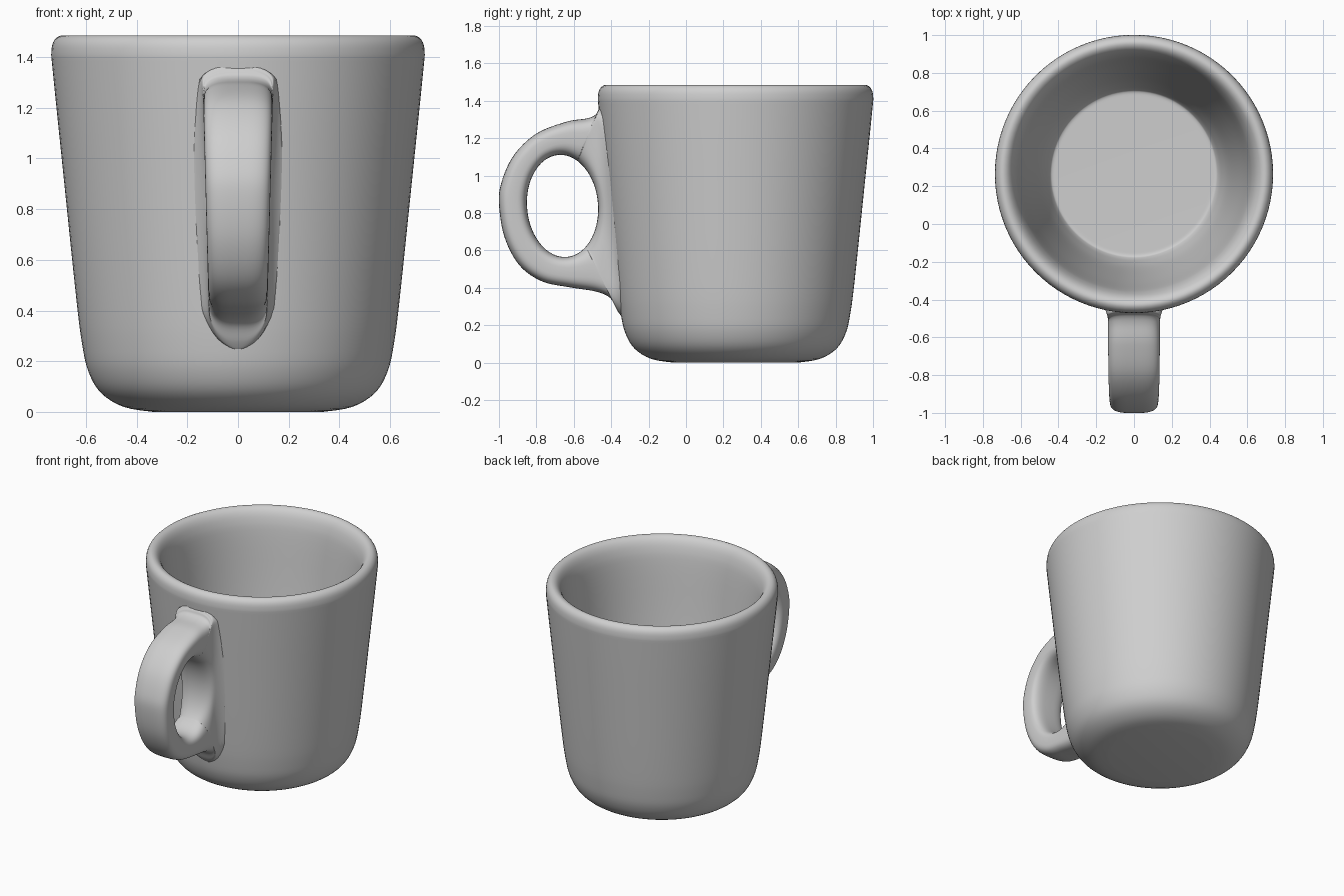
import bpy
import bmesh
import math
from mathutils import Vector

cube = bpy.data.objects.get("Cube")
if cube:
    bpy.data.objects.remove(cube)

CUP_Y = 0.265
SEGMENTS = 96
FILLET = 0.06

glaze = bpy.data.materials.new("grey_glaze")
glaze.use_nodes = True
glaze.diffuse_color = (0.62, 0.62, 0.62, 1)
glaze.node_tree.nodes["Principled BSDF"].inputs["Base Color"].default_value = (0.62, 0.62, 0.62, 1)


def smooth_path(points, steps, closed=False):
    """Catmull-Rom curve through 2D points."""
    pts = [Vector(p) for p in points]
    n = len(pts)

    def at(i):
        return pts[i % n] if closed else pts[max(0, min(n - 1, i))]

    out = []
    for i in range(n if closed else n - 1):
        a, b, c, d = (at(i + k) for k in (-1, 0, 1, 2))
        for s in range(steps):
            t = s / steps
            out.append(0.5 * (2 * b + (c - a) * t + (2 * a - 5 * b + 4 * c - d) * t**2
                              + (3 * b - a - 3 * c + d) * t**3))
    if not closed:
        out.append(pts[-1])
    return out


def loft(name, rings, closed=False):
    """Skin a list of closed rings; cap the ends unless closed."""
    bm = bmesh.new()
    loops = [[bm.verts.new(p) for p in ring] for ring in rings]
    pairs = list(zip(loops, loops[1:]))
    if closed:
        pairs.append((loops[-1], loops[0]))
    else:
        bm.faces.new(loops[0])
        bm.faces.new(loops[-1])
    for a, b in pairs:
        for i in range(len(a)):
            j = (i + 1) % len(a)
            bm.faces.new((a[i], a[j], b[j], b[i]))
    bmesh.ops.recalc_face_normals(bm, faces=bm.faces[:])
    mesh = bpy.data.meshes.new(name)
    bm.to_mesh(mesh)
    bm.free()
    mesh.materials.append(glaze)
    obj = bpy.data.objects.new(name, mesh)
    bpy.context.collection.objects.link(obj)
    bpy.ops.object.select_all(action='DESELECT')
    obj.select_set(True)
    bpy.context.view_layer.objects.active = obj
    bpy.ops.object.shade_smooth_by_angle(angle=math.radians(50))
    return obj


# Cup: outside, rolled rim and inside wall down to the flat floor
profile = [(0.33, 0), (0.45, 0.02), (0.54, 0.075), (0.59, 0.16), (0.615, 0.27),
           (0.638, 0.45), (0.69, 0.95), (0.73, 1.34), (0.736, 1.42), (0.725, 1.465),
           (0.695, 1.485), (0.66, 1.467), (0.632, 1.41), (0.612, 1.3), (0.577, 0.95),
           (0.528, 0.55), (0.494, 0.32), (0.463, 0.19), (0.445, 0.142), (0.432, 0.13),
           (0.41, 0.128)]
turn = [2 * math.pi * i / SEGMENTS for i in range(SEGMENTS)]
loft("cup", [[(r * math.cos(a), CUP_Y + r * math.sin(a), z) for a in turn]
             for r, z in smooth_path(profile, 4)])

# Handle: a ring around an oval hole, its inner side buried in the cup wall
outline = [(-0.365, 0.84), (-0.39, 1.12), (-0.435, 1.375), (-0.468, 1.352), (-0.485, 1.325),
           (-0.53, 1.306), (-0.64, 1.288), (-0.80, 1.225), (-0.92, 1.11), (-0.985, 0.97),
           (-1.0, 0.85), (-0.97, 0.67), (-0.89, 0.52), (-0.77, 0.435), (-0.62, 0.403),
           (-0.48, 0.38), (-0.405, 0.345), (-0.365, 0.275), (-0.335, 0.24), (-0.32, 0.27),
           (-0.33, 0.50)]
hole_centre = Vector((-0.66, 0.838))
hole_size = Vector((0.19, 0.273))


def rounded(v):
    return math.copysign(abs(v) ** 0.6, v)


def half_width(y, z):
    """Tapers downward, closes at both root tips and fillets into the cup wall."""
    tip = min(1, max(0, (0.40 - z) / 0.16, (z - 1.31) / 0.065))
    width = (0.127 + 0.012 * (z - 0.84) / 0.45) * math.sqrt(1 - tip**2)
    wall_radius = 0.638 + 0.103 * (z - 0.45)
    low, high = width, width + FILLET
    for _ in range(20):
        x = (low + high) / 2
        gap = math.hypot(x, y - CUP_Y) - wall_radius
        rise = max(0, min(FILLET, FILLET - gap))
        if width + FILLET - math.sqrt(FILLET**2 - rise**2) > x:
            low = x
        else:
            high = x
    return width + (high - width) * (1 - tip)


rings = []
for outer in smooth_path(outline, 6, closed=True):
    d = outer - hole_centre
    a = math.atan2(d.y / hole_size.y, d.x / hole_size.x)
    inner = hole_centre + Vector((hole_size.x * math.cos(a) - 0.012 * math.sin(a),
                                  hole_size.y * math.sin(a)))
    mid, half = (outer + inner) / 2, (outer - inner) / 2
    ring = []
    for k in range(48):
        t = 2 * math.pi * k / 48
        p = mid + half * rounded(math.cos(t))
        ring.append((half_width(p.x, p.y) * rounded(math.sin(t)), p.x, p.y))
    rings.append(ring)
loft("handle", rings, closed=True)
